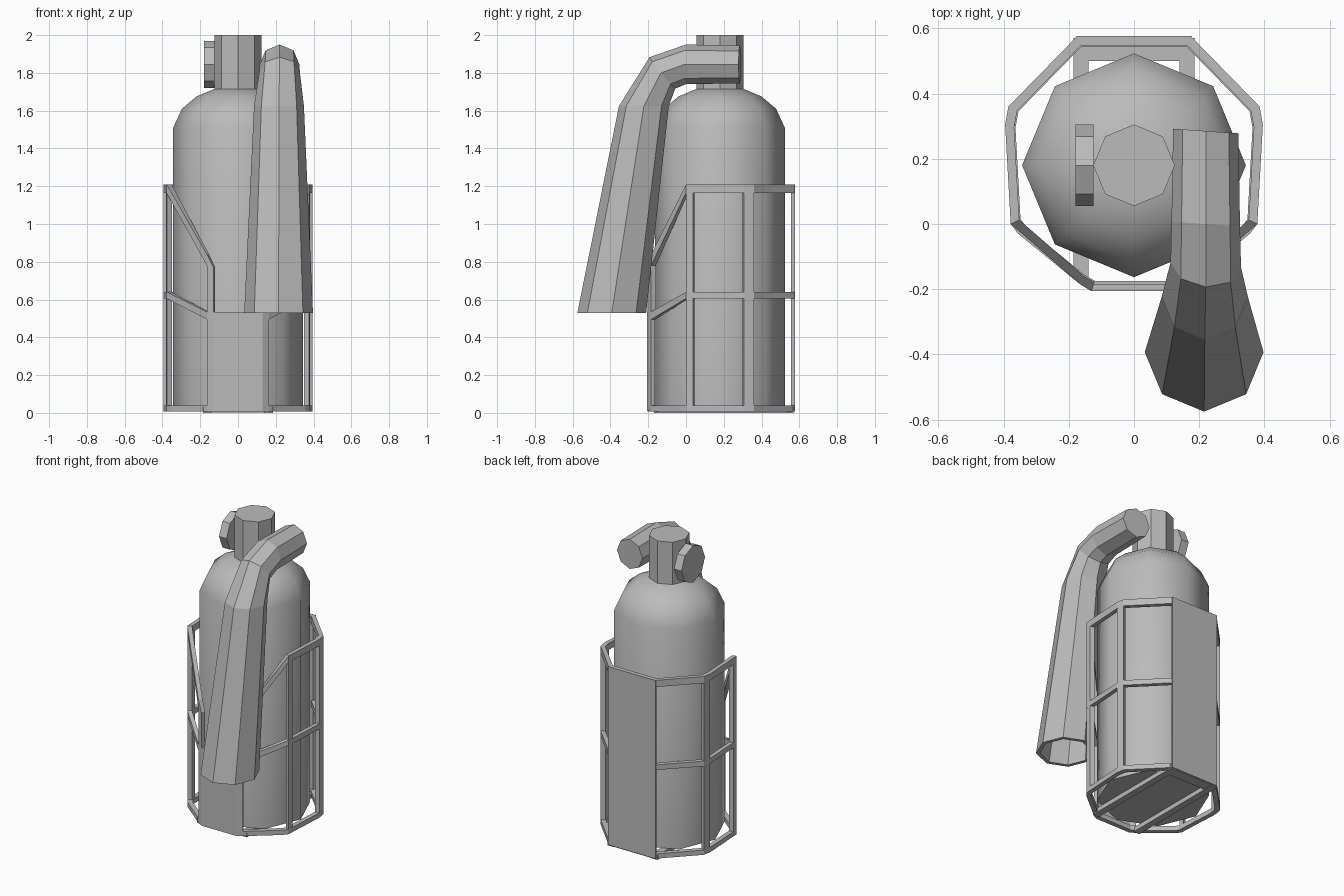
import bpy, bmesh, math
from mathutils import Vector

cube = bpy.data.objects.get("Cube")
if cube:
    bpy.data.objects.remove(cube, do_unlink=True)

grey = bpy.data.materials.new("plain grey")
grey.use_nodes = True
grey.diffuse_color = (0.5, 0.5, 0.5, 1)
grey.node_tree.nodes["Principled BSDF"].inputs["Base Color"].default_value = (0.5, 0.5, 0.5, 1)

CX, CY = 0.0, 0.18          # bottle axis
X, Y, Z = Vector((1, 0, 0)), Vector((0, 1, 0)), Vector((0, 0, 1))


def ring(center, r, u=X, v=Y, sides=8):
    """Regular polygon spanned by u and v."""
    c = Vector(center)
    return [c + r * (math.cos(t) * u + math.sin(t) * v)
            for t in (2 * math.pi * i / sides for i in range(sides))]


def loft(name, rings, closed=False):
    """Skin consecutive rings, capping both ends unless closed."""
    bm = bmesh.new()
    rows = [[bm.verts.new(p) for p in r] for r in rings]
    n = len(rows[0])
    pairs = list(zip(rows, rows[1:])) + ([(rows[-1], rows[0])] if closed else [])
    for a, b in pairs:
        for i in range(n):
            j = (i + 1) % n
            bm.faces.new((a[i], a[j], b[j], b[i]))
    if not closed:
        bm.faces.new(rows[0])
        bm.faces.new(rows[-1])
    bmesh.ops.recalc_face_normals(bm, faces=bm.faces)
    mesh = bpy.data.meshes.new(name)
    bm.to_mesh(mesh)
    bm.free()
    mesh.materials.append(grey)
    obj = bpy.data.objects.new(name, mesh)
    bpy.context.collection.objects.link(obj)
    return obj


def band(name, path, inset=0.07, closed=False):
    """Flat bar along (x, y, low, high) points, thickened towards the axis."""
    rings = []
    for x, y, lo, hi in path:
        xi, yi = CX + (x - CX) * (1 - inset), CY + (y - CY) * (1 - inset)
        rings.append([Vector(p) for p in
                      ((x, y, lo), (x, y, hi), (xi, yi, hi), (xi, yi, lo))])
    return loft(name, rings, closed)


def flip(path):
    return [(-p[0],) + tuple(p[1:]) for p in reversed(path)]


# Bottle with rounded shoulder
profile = [(0.343, 0.03), (0.343, 1.51), (0.297, 1.61), (0.22, 1.675), (0.125, 1.715)]
body = loft("bottle", [ring((CX, CY, z), r) for r, z in profile])
bpy.ops.object.select_all(action='DESELECT')
body.select_set(True)
bpy.context.view_layer.objects.active = body
bpy.ops.object.shade_smooth_by_angle(angle=math.radians(50))

# Neck valve and side gauge
loft("neck_valve", [ring((CX, CY, z), 0.125) for z in (1.7, 2.0)])
loft("pressure_gauge", [ring((x, CY, 1.845), 0.125, Y, Z) for x in (-0.18, -0.124)])

# Bent hose widening into an open horn
across = Vector((1, -0.07, 0))
slant = Vector((0, -0.63, 0.77))
loft("hose_horn", [
    ring((0.22, 0.285, 1.845), 0.1, across, Z),
    ring((0.22, 0.0, 1.845), 0.105, across, Z),
    ring((0.22, -0.125, 1.8), 0.108, across, slant),
    ring((0.217, -0.223, 1.625), 0.132, X, -Y),
    ring((0.215, -0.393, 0.53), 0.182, X, -Y),
    ring((0.215, -0.393, 0.53), 0.158, X, -Y),
    ring((0.215, -0.34, 0.9), 0.13, X, -Y),
])

# Bracket outline on the +x side, from the back to the front
outline = [(0.175, 0.575), (0.385, 0.36), (0.395, 0.305), (0.378, 0.0),
           (0.355, -0.03), (0.165, -0.185), (0.13, -0.205)]
side = outline[:4]

# Base ring
base = [(x, y, 0.008, 0.04) for x, y in outline]
band("base_ring", base + flip(base), 0.08, True)

# Upper rail: level round the sides, then sloping down to the front plate
upper = [(x, y, 1.165, 1.21) for x, y in side]
upper += [(0.165, -0.185, 0.78, 0.84), (0.13, -0.205, 0.70, 0.77)]
band("upper_rail", flip(upper) + upper)

# Middle rails and uprights, mirrored
middle = [(x, y, 0.605, 0.64) for x, y in side] + [(0.165, -0.185, 0.495, 0.535)]
posts = {
    "rear_post": [(0.385, 0.36, 0.01, 1.2), (0.394, 0.308, 0.01, 1.2)],
    "middle_post": [(0.38, 0.036, 0.01, 1.2), (0.377, 0.0, 0.01, 1.2)],
    "front_post": [(0.165, -0.185, 0.5, 0.8), (0.13, -0.205, 0.5, 0.75)],
}
for label, mirror in (("left", list), ("right", flip)):
    band(label + "_middle_rail", mirror(middle))
    for name, path in posts.items():
        band(label + "_" + name, mirror(path))

# Solid back and front plates
back = [(0.178, 0.577, 0.008, 1.21)]
band("back_plate", back + flip(back), 0.05)
front = [(0.165, -0.185, 0.02, 0.535), (0.13, -0.206, 0.01, 0.535)]
band("front_plate", front + flip(front), 0.055)

# Two straps under the bottle
for label, s in (("left", 1), ("right", -1)):
    strap = [[Vector((s * x, y, z)) for x, z in
              ((0.14, 0.0), (0.185, 0.0), (0.185, 0.03), (0.14, 0.03))]
             for y in (-0.17, 0.57)]
    loft(label + "_base_strap", strap)
# Rear lip of the base
loft("base_lip", [[Vector((x, y, z)) for y, z in
                   ((0.5, 0.002), (0.57, 0.002), (0.57, 0.03), (0.5, 0.03))]
                  for x in (-0.18, 0.18)])
